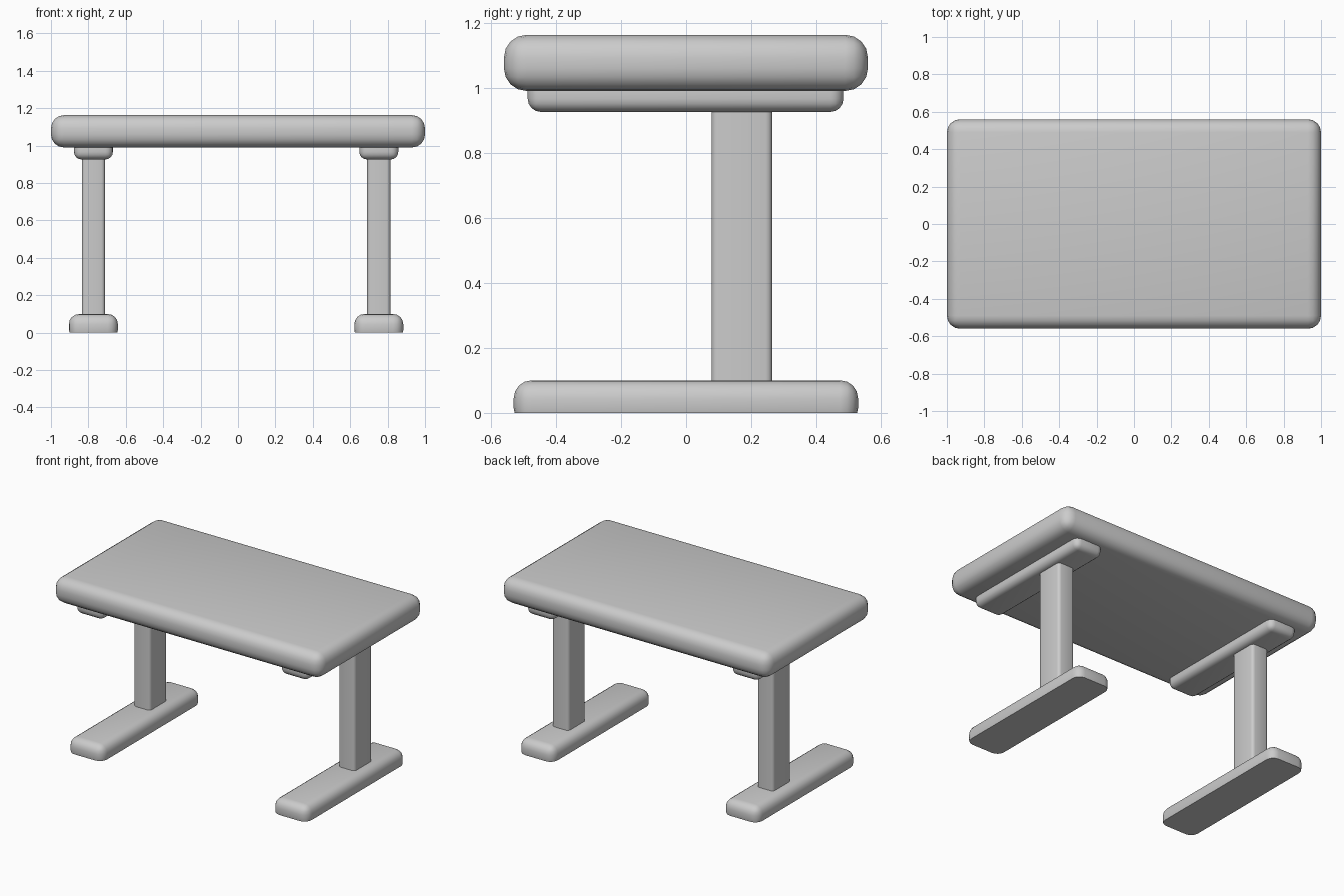
import bpy, bmesh
from mathutils import Vector

if "Cube" in bpy.data.objects:
    bpy.data.objects.remove(bpy.data.objects["Cube"])


def rounded_box(name, lo, hi, radius, segments=4, cut_z=None, vertical_only=False):
    """Box between two corners with rounded edges, optionally sliced flat at cut_z."""
    lo, hi = Vector(lo), Vector(hi)
    bm = bmesh.new()
    bmesh.ops.create_cube(bm, size=1)
    bmesh.ops.scale(bm, vec=hi - lo, verts=bm.verts)
    bmesh.ops.translate(bm, vec=(lo + hi) / 2, verts=bm.verts)
    edges = [e for e in bm.edges if not vertical_only
             or abs(e.verts[0].co.z - e.verts[1].co.z) > 1e-4]
    bmesh.ops.bevel(bm, geom=edges, offset=radius, offset_type='OFFSET',
                    segments=segments, profile=0.5, affect='EDGES')
    if cut_z is not None:
        cut = bmesh.ops.bisect_plane(bm, geom=bm.verts[:] + bm.edges[:] + bm.faces[:],
                                     plane_co=(0, 0, cut_z), plane_no=(0, 0, 1),
                                     clear_inner=True)
        rim = [g for g in cut['geom_cut'] if isinstance(g, bmesh.types.BMEdge)]
        bmesh.ops.contextual_create(bm, geom=rim)
    bmesh.ops.recalc_face_normals(bm, faces=bm.faces)
    mesh = bpy.data.meshes.new(name)
    bm.to_mesh(mesh)
    bm.free()
    obj = bpy.data.objects.new(name, mesh)
    bpy.context.collection.objects.link(obj)
    bpy.ops.object.select_all(action='DESELECT')
    obj.select_set(True)
    bpy.context.view_layer.objects.active = obj
    bpy.ops.object.shade_smooth_by_angle(angle=0.7)
    return obj


# Thick rounded top
rounded_box("tabletop", (-1, -0.56, 0.99), (1, 0.56, 1.163), 0.07)

# Two T-shaped legs, columns set towards the back
for side, x in (("left", -0.773), ("right", 0.753)):
    # Flat-bottomed foot
    rounded_box(f"{side}_foot", (x - 0.131, -0.53, -0.04), (x + 0.131, 0.53, 0.1),
                0.055, cut_z=0)
    # Upright column
    rounded_box(f"{side}_column", (x - 0.062, 0.078, 0.08), (x + 0.062, 0.265, 0.95),
                0.02, segments=3, vertical_only=True)
    # Support rail tucked into the underside of the top
    rounded_box(f"{side}_rail", (x - 0.104, -0.487, 0.926), (x + 0.104, 0.485, 1.04),
                0.04)
